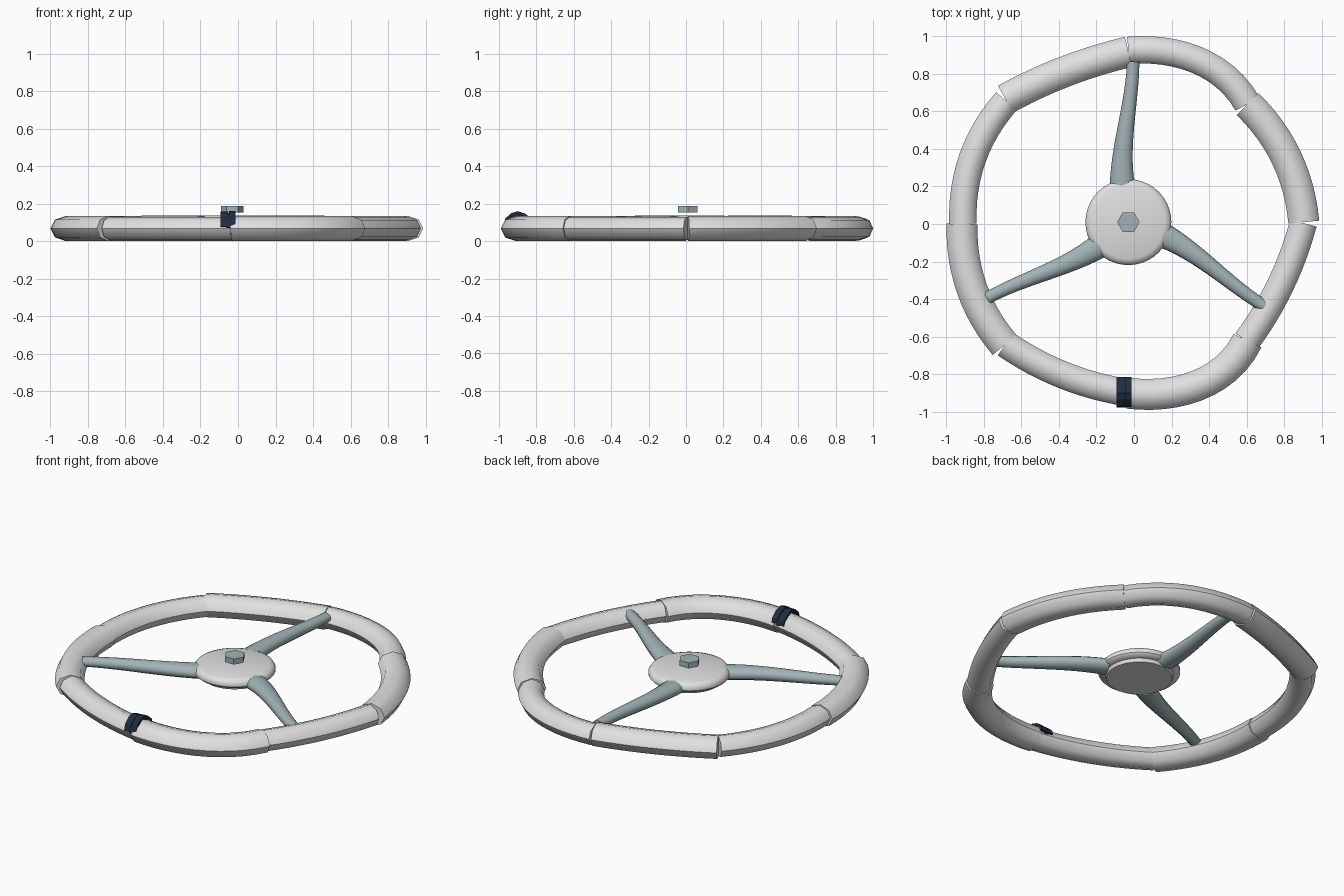
import bpy
import bmesh
from math import sin, cos, pi, radians
from mathutils import Vector, Matrix

old = bpy.data.objects.get("Cube")
if old:
    bpy.data.objects.remove(old, do_unlink=True)

HUB = Vector((-0.03, 0.01, 0))


def material(name, rgb):
    m = bpy.data.materials.new(name)
    m.use_nodes = True
    color = (*rgb, 1)
    m.diffuse_color = color
    m.node_tree.nodes["Principled BSDF"].inputs["Base Color"].default_value = color
    return m


pale = material("pale grey", (0.75, 0.75, 0.75))
steel = material("blue grey", (0.36, 0.45, 0.47))
navy = material("dark navy", (0.016, 0.026, 0.052))


def finish(name, bm, mat, angle):
    bmesh.ops.recalc_face_normals(bm, faces=bm.faces)
    mesh = bpy.data.meshes.new(name)
    bm.to_mesh(mesh)
    bm.free()
    mesh.materials.append(mat)
    ob = bpy.data.objects.new(name, mesh)
    bpy.context.collection.objects.link(ob)
    bpy.ops.object.select_all(action="DESELECT")
    ob.select_set(True)
    bpy.context.view_layer.objects.active = ob
    if angle:
        bpy.ops.object.shade_smooth_by_angle(angle=radians(angle))
    return ob


def bridge(bm, rings, caps=True):
    for a, b in zip(rings, rings[1:]):
        n = len(a)
        for i in range(n):
            bm.faces.new((a[i], a[(i + 1) % n], b[(i + 1) % n], b[i]))
    if caps:
        bm.faces.new(rings[0])
        bm.faces.new(rings[-1])


def through(points, t):
    """Smooth polynomial through rows of x, y, z, width, height."""
    rows = [Vector(p) for p in points]
    ts = [0.0]
    for a, b in zip(rows, rows[1:]):
        ts.append(ts[-1] + (b - a).length)
    t *= ts[-1]
    out = Vector([0] * len(rows[0]))
    for i, row in enumerate(rows):
        k = 1.0
        for j, tj in enumerate(ts):
            if j != i:
                k *= (t - tj) / (ts[i] - tj)
        out += row * k
    return out


def sweep(name, points, mat, sides=8, steps=12, angle=50):
    """Elliptical tube whose cross-section stays upright along a path."""
    bm = bmesh.new()
    rings = []
    for s in range(steps + 1):
        t = s / steps
        x, y, z, w, h = through(points, t)
        d = through(points, t + 0.01) - through(points, t - 0.01)
        side = Vector((d[1], -d[0], 0)).normalized()
        ring = []
        for k in range(sides):
            a = 2 * pi * k / sides
            ring.append(bm.verts.new(Vector((x, y, z)) + side * cos(a) * w / 2
                                     + Vector((0, 0, sin(a) * h / 2))))
        rings.append(ring)
    bridge(bm, rings)
    return finish(name, bm, mat, angle)


# Rim: eight overlapping tube sections, alternately thick and thin
sections = [
    [(-0.03, 0.917), (-0.375, 0.81), (-0.685, 0.665)],
    [(-0.68, 0.655), (-0.848, 0.385), (-0.912, 0)],
    [(-0.917, 0), (-0.853, -0.375), (-0.69, -0.645)],
    [(-0.685, -0.64), (-0.37, -0.808), (-0.03, -0.9)],
    [(-0.03, -0.902), (0.1, -0.908), (0.375, -0.845), (0.605, -0.622)],
    [(0.6, -0.625), (0.765, -0.357), (0.903, 0.005)],
    [(0.905, 0.01), (0.807, 0.365), (0.605, 0.64)],
    [(0.605, 0.64), (0.35, 0.868), (0.1, 0.927), (-0.03, 0.925)],
]
for i, path in enumerate(sections):
    w, h = ((0.165, 0.135), (0.146, 0.125))[i % 2]
    sweep(f"rim_section_{i + 1}", [(x, y, 0.0675, w, h) for x, y in path], pale)

# Spokes: one curved tapering arm turned three times about the hub
arm = [(-0.01, 0.17, 0.095, 0.14, 0.08), (-0.022, 0.44, 0.1, 0.095, 0.075),
       (0.01, 0.67, 0.1, 0.074, 0.065), (0.026, 0.855, 0.098, 0.066, 0.055)]
arm[0] = (-0.032, 0.19, 0.095, 0.135, 0.08)
for i in range(3):
    spoke = sweep(f"spoke_{i + 1}", arm, steel, sides=12)
    spoke.data.transform(Matrix.Translation(HUB) @ Matrix.Rotation(i * 2 * pi / 3, 4, "Z"))


def lathe(name, profile, sides, mat, angle):
    bm = bmesh.new()
    rings = [[bm.verts.new(HUB + Vector((r * cos(2 * pi * k / sides),
                                         r * sin(2 * pi * k / sides), z)))
              for k in range(sides)] for r, z in profile]
    bridge(bm, rings)
    return finish(name, bm, mat, angle)


# Hub disc with rounded edge and a smaller underside
lathe("hub", [(0.183, 0.058), (0.19, 0.078), (0.218, 0.082), (0.229, 0.094), (0.229, 0.11),
              (0.218, 0.127), (0.195, 0.136)], 40, pale, 40)

# Hexagonal nut above the hub
lathe("hub_nut", [(0.06, 0.153), (0.06, 0.187)], 6, steel, 0)


# Strap: two faceted bands laid over the front of the rim
def band(name, x0, x1, lift):
    outer = [(-0.977, 0.078), (-0.966, 0.118), (-0.935, 0.146), (-0.9, 0.157),
             (-0.858, 0.143), (-0.822, 0.112), (-0.815, 0.085)]
    mid = Vector((-0.898, 0.07))
    inner = [mid + (Vector(p) - mid) * 0.82 for p in reversed(outer)]
    bm = bmesh.new()
    rings = [[bm.verts.new((x, y, z + lift)) for y, z in outer + inner] for x in (x0, x1)]
    bridge(bm, rings)
    finish(name, bm, navy, 0)


band("strap_band_left", -0.012, -0.048, 0.003)
band("strap_band_right", -0.053, -0.093, 0)
band("strap_link", -0.04, -0.06, -0.006)
